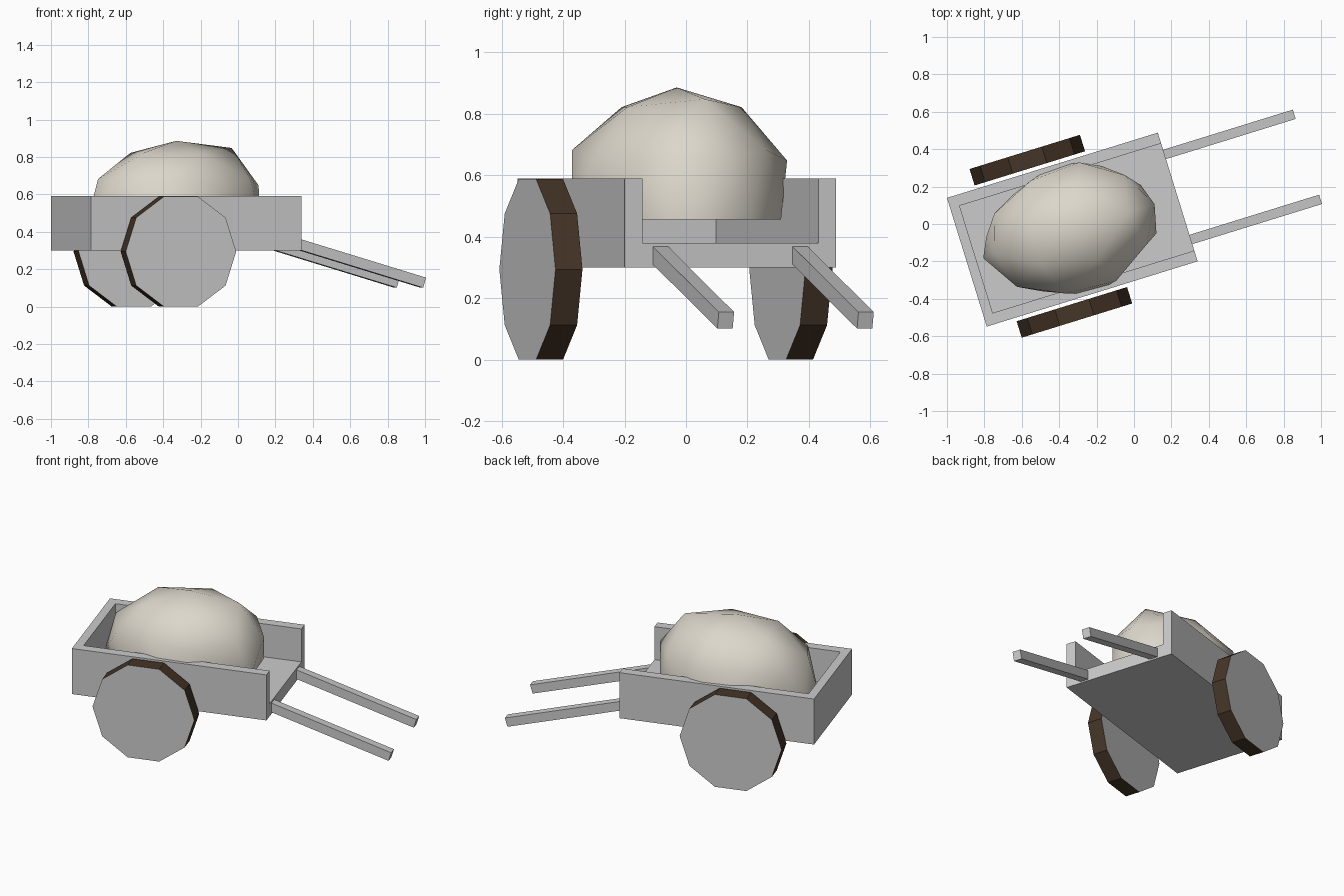
import bpy, bmesh, math
from mathutils import Matrix, Vector

if "Cube" in bpy.data.objects:
    bpy.data.objects.remove(bpy.data.objects["Cube"])

# Whole cart is turned about z around the centre of its bed
FRAME = Matrix.Translation((-0.33, -0.03, 0)) @ Matrix.Rotation(math.radians(17.2), 4, 'Z')
L, W = 0.59, 0.36          # half length and half width of the bed
Z0, ZF, Z1 = 0.30, 0.38, 0.59


def material(name, rgb):
    m = bpy.data.materials.new(name)
    m.diffuse_color = (*rgb, 1)
    m.use_nodes = True
    m.node_tree.nodes["Principled BSDF"].inputs["Base Color"].default_value = m.diffuse_color
    return m


def finish(name, bm, mats=()):
    bmesh.ops.recalc_face_normals(bm, faces=bm.faces)
    me = bpy.data.meshes.new(name)
    bm.to_mesh(me)
    bm.free()
    ob = bpy.data.objects.new(name, me)
    bpy.context.collection.objects.link(ob)
    ob.matrix_world = FRAME
    for m in mats:
        me.materials.append(m)
    return ob


def box(name, lo, hi, matrix=Matrix()):
    lo, hi = Vector(lo), Vector(hi)
    bm = bmesh.new()
    bmesh.ops.create_cube(bm, size=1)
    for v in bm.verts:
        v.co = matrix @ Vector([(a + b) / 2 + c * (b - a) for a, b, c in zip(lo, hi, v.co)])
    return finish(name, bm)


grey = material("wheel_side", (0.8, 0.8, 0.8))
brown = material("wheel_rim", (0.06, 0.035, 0.02))
tan = material("load", (0.72, 0.68, 0.6))

# Bed: floor, closed rear wall, open front end
box("floor", (-L, -W, Z0), (L, W, ZF))
box("rear_wall", (-L, -W + 0.06, ZF), (-L + 0.052, W - 0.06, Z1))

R = 0.309
for side, s in (("left", 1), ("right", -1)):
    # Side wall
    ys = sorted((s * W, s * (W - 0.06)))
    box(side + "_wall", (-L, ys[0], ZF), (L, ys[1], Z1))

    # Sloping handle
    a, b = Vector((0.575, s * 0.238, 0.343)), Vector((1.308, s * 0.238, 0.128))
    tilt = math.atan2(a.z - b.z, b.x - a.x)
    box(side + "_handle", (0, -0.026, -0.028), ((b - a).length, 0.026, 0.028),
        Matrix.Translation(a) @ Matrix.Rotation(tilt, 4, 'Y'))

    # Ten-sided wheel with a dark rim
    bm = bmesh.new()
    place = (Matrix.Translation((-0.12, s * 0.426, R * math.sin(math.radians(72))))
             @ Matrix.Rotation(math.pi / 2, 4, 'X') @ Matrix.Rotation(math.radians(18), 4, 'Z'))
    bmesh.ops.create_cone(bm, cap_ends=True, segments=10, radius1=R, radius2=R,
                          depth=0.092, matrix=place)
    for f in bm.faces:
        f.material_index = 1 if len(f.verts) == 4 else 0
    finish(side + "_wheel", bm, (grey, brown))

# Load: upper half of a low ball, with an uneven base outline
base = [(0.42, 0.12), (0.253, 0.277), (0, 0.354), (-0.25, 0.27), (-0.45, 0.1),
        (-0.50, -0.005), (-0.25, -0.268), (0, -0.357), (0.25, -0.24), (0.424, -0.152)]
bm = bmesh.new()
bmesh.ops.create_icosphere(bm, subdivisions=2, radius=1)
bmesh.ops.delete(bm, geom=[v for v in bm.verts if v.co.z < -0.1], context='VERTS')
for v in bm.verts:
    x, y, z = v.co
    if z < 0.1:
        k = round((math.degrees(math.atan2(y, x)) % 360 - 18) / 36)
        v.co = (*base[k], 0.456)
    else:
        v.co = (x * 0.515, y * 0.39, 0.456 + z * 0.43)
        if x > 0.4 and z > 0.8:
            v.co.x, v.co.z = 0.31, 0.848
bmesh.ops.holes_fill(bm, edges=[e for e in bm.edges if e.is_boundary], sides=0)
load = finish("load", bm, (tan,))
bpy.ops.object.select_all(action='DESELECT')
load.select_set(True)
bpy.context.view_layer.objects.active = load
bpy.ops.object.shade_smooth_by_angle(angle=math.radians(50))
